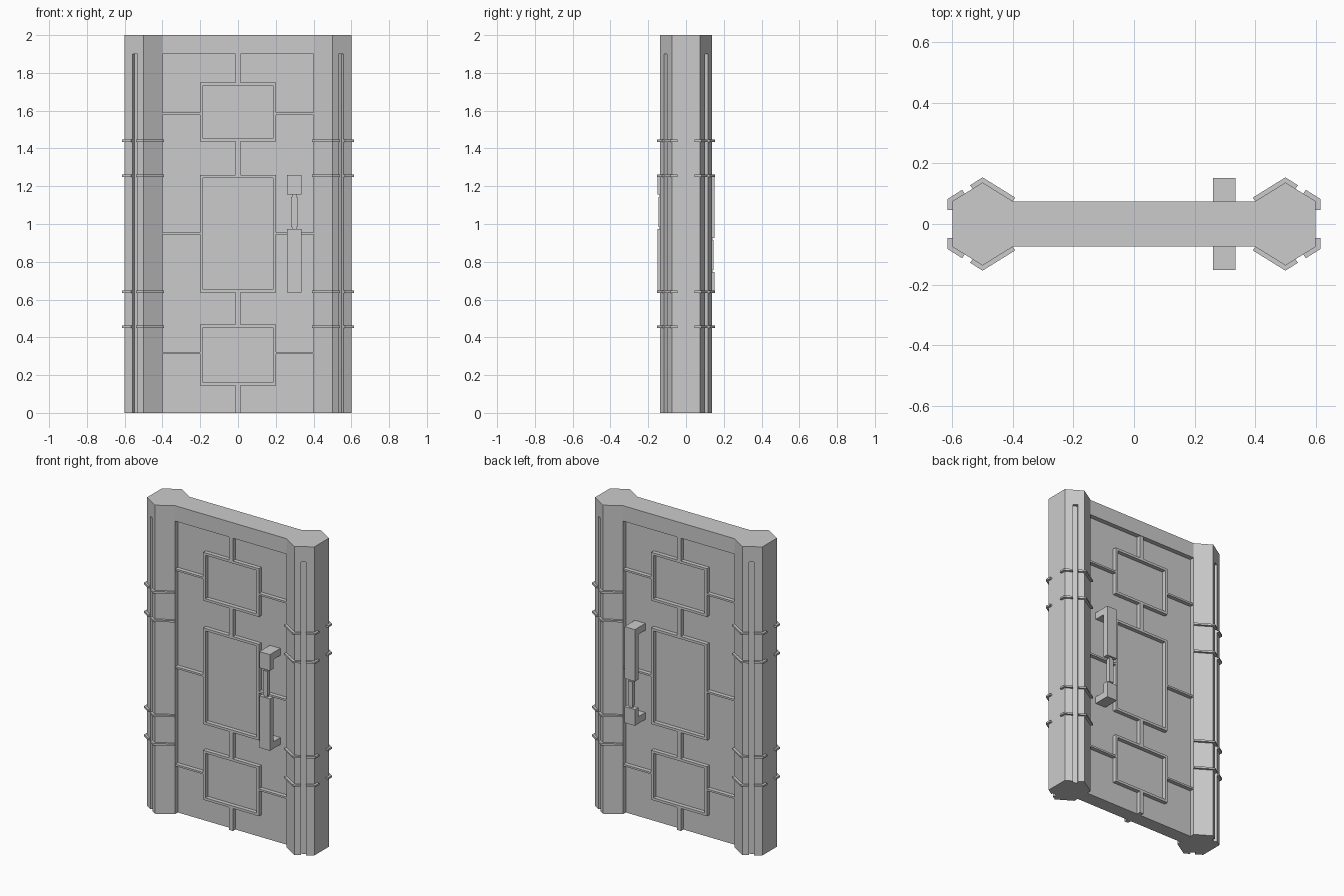
import bpy, bmesh
from mathutils import Vector

if "Cube" in bpy.data.objects:
    bpy.data.objects.remove(bpy.data.objects["Cube"])


def make_object(name, bm):
    bmesh.ops.recalc_face_normals(bm, faces=bm.faces)
    mesh = bpy.data.meshes.new(name)
    bm.to_mesh(mesh)
    bm.free()
    obj = bpy.data.objects.new(name, mesh)
    bpy.context.collection.objects.link(obj)
    return obj


def add_prism(bm, profile, z0, z1):
    low = [bm.verts.new((x, y, z0)) for x, y in profile]
    high = [bm.verts.new((x, y, z1)) for x, y in profile]
    n = len(profile)
    bm.faces.new(low)
    bm.faces.new(high)
    for i in range(n):
        j = (i + 1) % n
        bm.faces.new((low[i], low[j], high[j], high[i]))


def add_box(bm, x0, x1, y0, y1, z0, z1):
    x0, x1 = sorted((x0, x1))
    y0, y1 = sorted((y0, y1))
    z0, z1 = sorted((z0, z1))
    add_prism(bm, [(x0, y0), (x1, y0), (x1, y1), (x0, y1)], z0, z1)


TOP = 1.9       # top of the recessed panel
MID = TOP / 2
FACE = 0.045    # panel surface
TRIM = 0.071    # trim surface

# Door panel and head rail
bm = bmesh.new()
add_box(bm, -0.42, 0.42, -FACE, FACE, 0, TOP)
make_object("door_panel", bm)
bm = bmesh.new()
add_box(bm, -0.42, 0.42, -0.075, 0.075, TOP, 2)
make_object("head_rail", bm)

# Hexagonal side posts with a long groove in each outer slanted face
HEX = [(0.4, -0.075), (0.5, -0.137), (0.6, -0.075),
       (0.6, 0.075), (0.5, 0.137), (0.4, 0.075)]
for side, sx in (("left", -1), ("right", 1)):
    bm = bmesh.new()
    add_prism(bm, [(sx * x, y) for x, y in HEX], 0, 2)
    post = make_object(side + "_post", bm)

    bm = bmesh.new()
    along = Vector((0.1, 0.062)).normalized()
    out = Vector((along.y, along.x))
    for sy in (-1, 1):
        c = Vector((0.546, 0.1085))
        a = Vector((along.x, -along.y)) * 0.015
        quad = [c - a - out * 0.02, c + a - out * 0.02,
                c + a + out * 0.03, c - a + out * 0.03]
        add_prism(bm, [(sx * p.x, sy * p.y) for p in quad], -0.1, TOP)
    cutter = make_object(side + "_groove_cutter", bm)
    cutter.hide_render = True
    cutter.hide_set(True)
    mod = post.modifiers.new("groove", "BOOLEAN")
    mod.operation = "DIFFERENCE"
    mod.solver = "EXACT"
    mod.object = cutter

    # Thin straps wrapped round the post, broken at the groove
    inner_strap = [(0.4, 0.075), (0.392, 0.087), (0.5, 0.154),
                   (0.541, 0.128), (0.533, 0.1165), (0.5, 0.137)]
    outer_strap = [(0.559, 0.1004), (0.567, 0.113), (0.615, 0.083),
                   (0.615, 0.046), (0.6, 0.046), (0.6, 0.075)]
    bm = bmesh.new()
    for z in (0.456, 0.641, 1.256, 1.441):
        for sy in (-1, 1):
            for shape in (inner_strap, outer_strap):
                add_prism(bm, [(sx * x, sy * y) for x, y in shape],
                          z - 0.006, z + 0.006)
    make_object(side + "_post_straps", bm)

# Raised trim on both faces: three frames, centre strips and side bars
FRAMES = [(0.146, 0.467), (0.637, 1.26), (1.437, 1.75)]
W = 0.016
for face, sy in (("front", -1), ("back", 1)):
    y0, y1 = sy * (FACE - 0.005), sy * TRIM
    bm = bmesh.new()
    for z0, z1 in FRAMES:
        for sx in (-1, 1):
            add_box(bm, sx * 0.2, sx * (0.2 - W), y0, y1, z0, z1)
        add_box(bm, -0.2 + W, 0.2 - W, y0, y1, z0, z0 + W)
        add_box(bm, -0.2 + W, 0.2 - W, y0, y1, z1 - W, z1)
    make_object(face + "_frames", bm)

    bm = bmesh.new()
    ends = [0] + [z for f in FRAMES for z in f] + [TOP]
    for z0, z1 in zip(ends[::2], ends[1::2]):
        add_box(bm, -0.0133, 0.0133, y0, y1, z0, z1)
    for z in (MID - 0.633, MID, MID + 0.633):
        for sx in (-1, 1):
            add_box(bm, sx * 0.2, sx * 0.405, y0, y1, z - 0.006, z + 0.006)
    make_object(face + "_strips", bm)

    # Pull handle; the back one is the front one turned end over end
    def hz(z):
        return z if sy < 0 else TOP - z

    bm = bmesh.new()
    hx0, hx1 = 0.26, 0.335
    for prof in (
        [(FACE, 1.26), (0.152, 1.26), (0.152, 1.155), (0.117, 1.155), (0.117, 1.215), (FACE, 1.215)],
        [(FACE, 0.637), (0.152, 0.637), (0.152, 0.973), (0.117, 0.973), (0.117, 0.682), (FACE, 0.682)],
    ):
        a = [bm.verts.new((hx0, sy * y, hz(z))) for y, z in prof]
        b = [bm.verts.new((hx1, sy * y, hz(z))) for y, z in prof]
        bm.faces.new(a)
        bm.faces.new(b)
        for i in range(6):
            j = (i + 1) % 6
            bm.faces.new((a[i], a[j], b[j], b[i]))
    make_object(face + "_handle", bm)
    bm = bmesh.new()
    add_box(bm, 0.281, 0.314, sy * 0.122, sy * 0.146, hz(0.985), hz(1.143))
    add_box(bm, 0.286, 0.309, sy * 0.126, sy * 0.141, hz(0.97), hz(1.16))
    make_object(face + "_handle_grip", bm)
